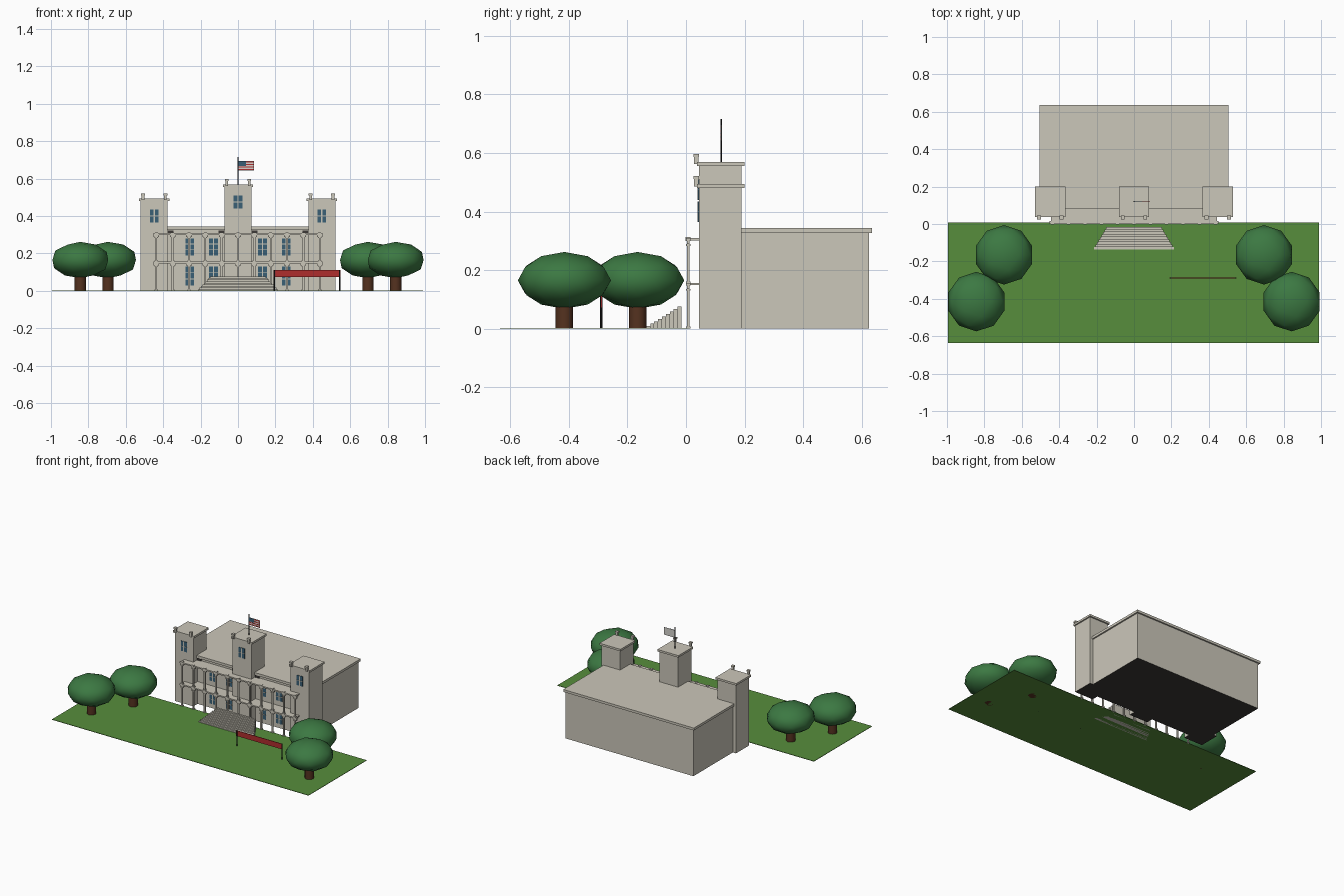
import bpy, bmesh, math
from mathutils import Matrix

cube = bpy.data.objects.get("Cube")
if cube:
    bpy.data.objects.remove(cube)


def material(name, r, g, b):
    m = bpy.data.materials.new(name)
    m.use_nodes = True
    m.diffuse_color = (r, g, b, 1)
    m.node_tree.nodes["Principled BSDF"].inputs["Base Color"].default_value = (r, g, b, 1)
    return m


STONE = material("stone", 0.60, 0.57, 0.49)
GRASS = material("grass", 0.095, 0.27, 0.045)
LEAF = material("leaves", 0.045, 0.19, 0.055)
BARK = material("bark", 0.09, 0.032, 0.014)
GLASS = material("window blue", 0.042, 0.115, 0.18)
RED = material("banner red", 0.43, 0.026, 0.026)
DARK = material("dark grey", 0.045, 0.04, 0.037)
BLACK = material("black metal", 0.012, 0.012, 0.012)
WHITE = material("flag white", 0.68, 0.66, 0.62)


def finish(name, bm, *mats):
    mesh = bpy.data.meshes.new(name)
    bm.to_mesh(mesh)
    bm.free()
    ob = bpy.data.objects.new(name, mesh)
    bpy.context.collection.objects.link(ob)
    for m in mats:
        mesh.materials.append(m)
    return ob


def add_box(bm, x0, x1, y0, y1, z0, z1):
    mid = Matrix.Translation(((x0 + x1) / 2, (y0 + y1) / 2, (z0 + z1) / 2))
    size = Matrix.Diagonal((x1 - x0, y1 - y0, z1 - z0, 1))
    bmesh.ops.create_cube(bm, size=1, matrix=mid @ size)


def box(name, mat, *bounds):
    bm = bmesh.new()
    add_box(bm, *bounds)
    return finish(name, bm, mat)


def block(name, *bounds):
    """Stone block with a dark underside."""
    ob = box(name, STONE, *bounds)
    ob.data.materials.append(DARK)
    for f in ob.data.polygons:
        f.material_index = int(f.normal.z < -0.5)
    return ob


def cylinder(name, mat, x, y, z0, z1, r, sides):
    bm = bmesh.new()
    bmesh.ops.create_cone(bm, cap_ends=True, segments=sides, radius1=r, radius2=r, depth=z1 - z0,
                          matrix=Matrix.Translation((x, y, (z0 + z1) / 2)))
    return finish(name, bm, mat)


def smooth(ob, angle):
    bpy.ops.object.select_all(action="DESELECT")
    ob.select_set(True)
    bpy.context.view_layer.objects.active = ob
    bpy.ops.object.shade_smooth_by_angle(angle=math.radians(angle))


def window(name, x, y, z0, z1, w, rows):
    """Glass plate with thin stone bars, facing the front."""
    h = w / 2
    box(name + "_glass", GLASS, x - h, x + h, y - 0.003, y + 0.003, z0, z1)
    bm = bmesh.new()
    add_box(bm, x - 0.003, x + 0.003, y - 0.005, y, z0, z1)
    for i in range(1, rows):
        z = z0 + (z1 - z0) * i / rows
        add_box(bm, x - h, x + h, y - 0.005, y, z - 0.002, z + 0.002)
    finish(name + "_bars", bm, STONE)


# Lawn
box("lawn", GRASS, -0.995, 0.99, -0.635, 0.008, 0, 0.003)

# Main hall and roof
WALL = 0.09
block("main_hall", -0.495, 0.495, WALL, 0.625, 0, 0.326)
box("roof_slab", STONE, -0.505, 0.505, 0.08, 0.635, 0.326, 0.343)

# Towers with caps and corner pinnacles
for name, x, top in (("right_tower", -0.448, 0.48), ("centre_tower", 0, 0.556), ("left_tower", 0.448, 0.48)):
    block(name, x - 0.072, x + 0.072, 0.044, 0.19, 0, top)
    box(name + "_cap", STONE, x - 0.081, x + 0.081, 0.037, 0.2, top, top + 0.014)
    bm = bmesh.new()
    for s in (-1, 1):
        px = x + s * 0.06
        add_box(bm, px - 0.007, px + 0.007, 0.028, 0.042, top + 0.006, top + 0.038)
        add_box(bm, px - 0.01, px + 0.01, 0.025, 0.045, top + 0.031, top + 0.041)
    finish(name + "_pinnacles", bm, STONE)
    if x:
        window(name + "_window", x, 0.044, 0.365, 0.435, 0.046, 2)
    else:
        window(name + "_window", x, 0.044, 0.44, 0.51, 0.046, 2)

# Facade windows and eave brackets
for i, x in enumerate((-0.257, -0.131, 0.131, 0.257)):
    window(f"upper_window_{i}", x, WALL, 0.19, 0.28, 0.046, 3)
    window(f"lower_window_{i}", x, WALL, 0.03, 0.13, 0.046, 3)
for i, x in enumerate((-0.36, -0.09, 0.09, 0.36)):
    box(f"eave_bracket_{i}", DARK, x - 0.015, x + 0.015, 0.083, WALL, 0.308, 0.324)

# Porch floors and front beams
for name, z in (("balcony", 0.147), ("porch_roof", 0.3)):
    box(name + "_slab", STONE, -0.445, 0.445, 0.006, WALL, z + 0.002, z + 0.009)
    box(name + "_beam", STONE, -0.452, 0.452, 0, 0.015, z, z + 0.009)

# Two storeys of columns with base, capital and side brackets
for i in range(11):
    x = -0.437 + i * 0.0874
    bm = bmesh.new()
    for z0, z1 in ((0, 0.148), (0.155, 0.301)):
        add_box(bm, x - 0.005, x + 0.005, 0.003, 0.012, z0, z1)
        add_box(bm, x - 0.009, x + 0.009, 0, 0.015, z0, z0 + 0.007)
        add_box(bm, x - 0.009, x + 0.009, 0, 0.015, z1 - 0.018, z1 - 0.012)
        add_box(bm, x - 0.015, x + 0.015, 0.003, 0.012, z1 - 0.012, z1)
    add_box(bm, x - 0.008, x + 0.008, -0.002, 0.015, 0.3, 0.313)
    finish(f"porch_column_{i}", bm, STONE)

# Stairs narrowing upwards
STEPS = 9
bm = bmesh.new()
for i in range(STEPS):
    half = 0.213 - i * 0.008
    y = -0.135 + i * 0.0133
    add_box(bm, -half, half, y, y + 0.0133, 0, 0.0085 * (i + 1))
finish("front_steps", bm, STONE)

# Flagpole and flag
cylinder("flagpole", BLACK, 0, 0.12, 0.56, 0.716, 0.003, 8)
box("flag", WHITE, 0.003, 0.086, 0.119, 0.121, 0.643, 0.695)
for i in range(4):
    z = 0.645 + i * 0.0137
    box(f"flag_stripe_{i}", RED, 0.003, 0.086, 0.118, 0.1195, z, z + 0.006)
box("flag_canton", GLASS, 0.003, 0.042, 0.117, 0.1195, 0.668, 0.695)

# Banner on two posts
box("banner", RED, 0.19, 0.547, -0.291, -0.287, 0.073, 0.111)
for side, x in (("right", 0.195), ("left", 0.543)):
    cylinder(side + "_banner_post", BLACK, x, -0.289, 0, 0.112, 0.004, 8)

# Trees
for s, side in ((-1, "right"), (1, "left")):
    for place, x, y in (("inner", 0.695, -0.165), ("outer", 0.843, -0.415)):
        name = f"{side}_{place}_tree"
        trunk = cylinder(name + "_trunk", BARK, s * x, y, 0, 0.09, 0.03, 12)
        smooth(trunk, 40)
        bm = bmesh.new()
        bmesh.ops.create_icosphere(bm, subdivisions=2, radius=1,
                                   matrix=Matrix.Translation((s * x, y, 0.165)) @ Matrix.Diagonal((0.157, 0.159, 0.097, 1)))
        smooth(finish(name + "_crown", bm, LEAF), 80)
